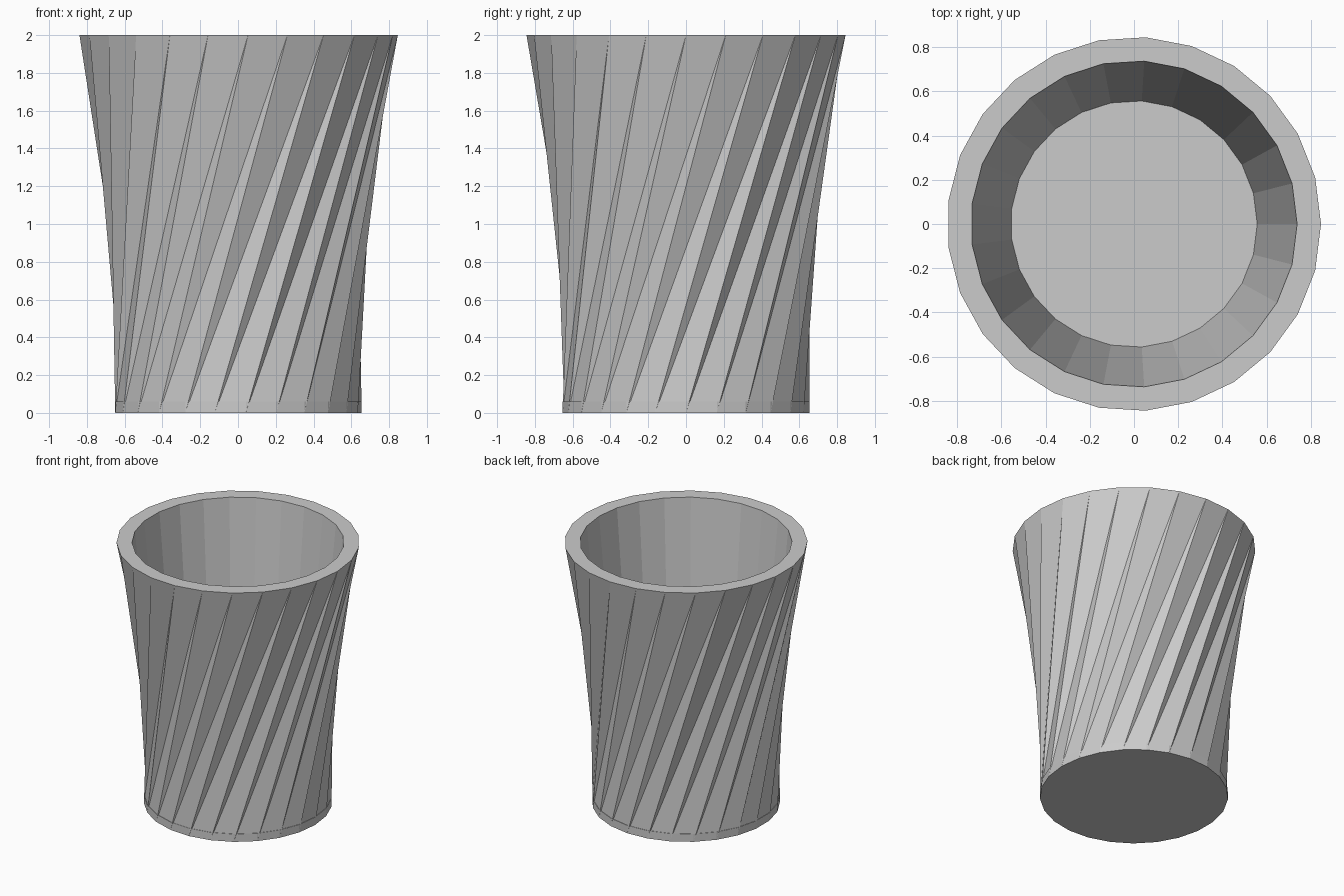
import bpy, bmesh
from math import sin, cos, pi

if "Cube" in bpy.data.objects:
    bpy.data.objects.remove(bpy.data.objects["Cube"])

N = 25          # sides of every ring
TWIST = 3       # outer wall edges lean by this many sides
BASE_H = 0.06   # thickness of the base disc


def ring(bm, radius, z):
    return [bm.verts.new((radius * cos(2 * pi * i / N),
                          radius * sin(2 * pi * i / N), z)) for i in range(N)]


def finish(bm, name):
    bmesh.ops.recalc_face_normals(bm, faces=bm.faces)
    mesh = bpy.data.meshes.new(name)
    bm.to_mesh(mesh)
    bm.free()
    obj = bpy.data.objects.new(name, mesh)
    bpy.context.collection.objects.link(obj)


# cup wall: twisted outside, straight tapered inside, flat rim
bm = bmesh.new()
out_low, out_top = ring(bm, 0.655, 0), ring(bm, 0.846, 2)
in_low, in_top = ring(bm, 0.552, 0), ring(bm, 0.738, 2)
for i in range(N):
    j = (i + 1) % N
    a, b = (i + TWIST) % N, (i + TWIST + 1) % N
    bm.faces.new((out_low[i], out_low[j], out_top[b]))
    bm.faces.new((out_low[i], out_top[b], out_top[a]))
    bm.faces.new((out_top[i], out_top[j], in_top[j], in_top[i]))
    bm.faces.new((in_top[i], in_top[j], in_low[j], in_low[i]))
    bm.faces.new((in_low[i], in_low[j], out_low[j], out_low[i]))
finish(bm, "cup_wall")

# base disc: its top is the cup floor, its edge shows as a thin foot
bm = bmesh.new()
low, top = ring(bm, 0.655, 0), ring(bm, 0.655, BASE_H)
bm.faces.new(low[::-1])
bm.faces.new(top)
for i in range(N):
    j = (i + 1) % N
    bm.faces.new((low[i], low[j], top[j], top[i]))
finish(bm, "cup_base")
